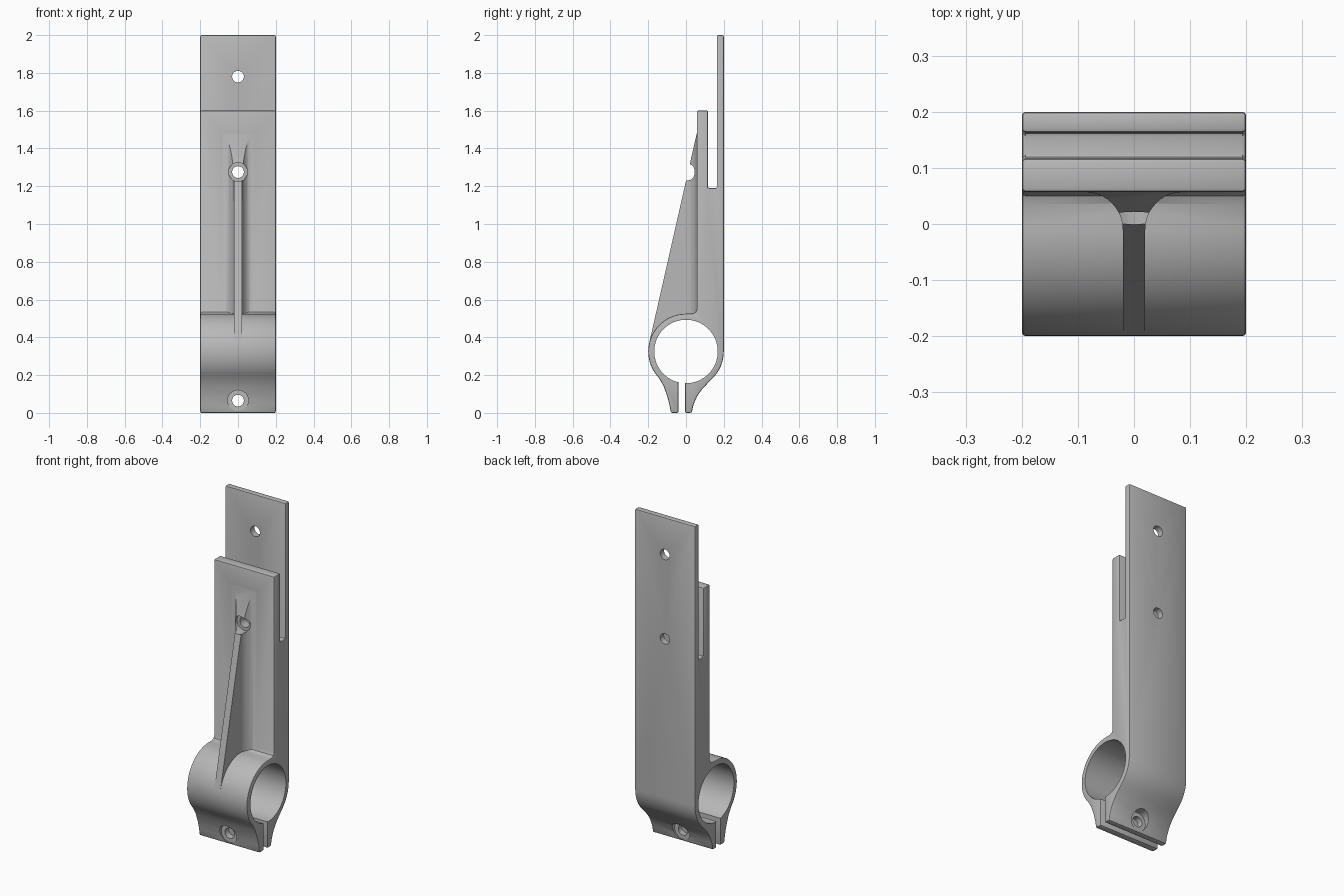
import bpy, bmesh, math
from mathutils import Vector

if "Cube" in bpy.data.objects:
    bpy.data.objects.remove(bpy.data.objects["Cube"])

grey = bpy.data.materials.new("Plain grey")
grey.use_nodes = True
grey.diffuse_color = (0.48, 0.48, 0.48, 1)
grey.node_tree.nodes["Principled BSDF"].inputs["Base Color"].default_value = grey.diffuse_color

HALF = 0.2                  # half width of the bracket
RING_Z, RING_R, BORE_R = 0.325, 0.2, 0.168


def arc(cx, cy, r, start, end, steps):
    angles = [math.radians(start + (end - start) * i / steps) for i in range(steps + 1)]
    return [(cx + r * math.cos(a), cy + r * math.sin(a)) for a in angles]


def prism(name, points, direction):
    """Extrude a closed 3D outline along a direction."""
    bm = bmesh.new()
    face = bm.faces.new([bm.verts.new(p) for p in points])
    extruded = bmesh.ops.extrude_face_region(bm, geom=[face])["geom"]
    moved = [v for v in extruded if isinstance(v, bmesh.types.BMVert)]
    bmesh.ops.translate(bm, verts=moved, vec=direction)
    bmesh.ops.recalc_face_normals(bm, faces=bm.faces)
    return finish(name, bm)


def finish(name, bm):
    mesh = bpy.data.meshes.new(name)
    bm.to_mesh(mesh)
    bm.free()
    mesh.materials.append(grey)
    obj = bpy.data.objects.new(name, mesh)
    bpy.context.collection.objects.link(obj)
    return obj


def apply_modifier(obj, modifier):
    bpy.ops.object.select_all(action="DESELECT")
    bpy.context.view_layer.objects.active = obj
    obj.select_set(True)
    bpy.ops.object.modifier_apply(modifier=modifier.name)


def combine(obj, tool, operation):
    mod = obj.modifiers.new("combine", "BOOLEAN")
    mod.operation, mod.solver, mod.object = operation, "EXACT", tool
    apply_modifier(obj, mod)
    bpy.data.objects.remove(tool)


def drill(obj, z, radius, y0, y1):
    """Round hole running front to back."""
    outline = [(x, y0, h) for x, h in arc(0, z, radius, 0, 360, 40)[:-1]]
    combine(obj, prism("drill", outline, (0, y1 - y0, 0)), "DIFFERENCE")


# Side profile: clamp legs, forked plate and ring
profile = [(-0.08, 0), (-0.04, 0), (-0.04, 0.25), (-0.005, 0.25), (-0.005, 0), (0.03, 0),
           (0.04, 0.045), (0.06, 0.09), (0.085, 0.125), (0.115, 0.157), (0.145, 0.187)]
profile += arc(0, RING_Z, RING_R, -35, 0, 6)
profile += [(0.2, 2), (0.163, 2), (0.163, 1.19), (0.117, 1.19), (0.117, 1.6),
            (0.057, 1.6), (0.057, 0.548), (0.05, 0.533), (0.035, 0.526)]
profile += arc(0, RING_Z, RING_R, 90, 215, 24)
profile += [(-0.145, 0.187), (-0.12, 0.145), (-0.1, 0.09), (-0.088, 0.045)]
bracket = prism("clamp_bracket", [(-HALF, y, z) for y, z in profile], (2 * HALF, 0, 0))

# Softened outer edges
bevel = bracket.modifiers.new("soft edges", "BEVEL")
bevel.width, bevel.segments = 0.007, 2
bevel.limit_method, bevel.angle_limit = "ANGLE", math.radians(40)
apply_modifier(bracket, bevel)

# Front rib: filleted cross-section trimmed by a sloping plane tangent to the ring
half = [(0.02, -0.25)] + arc(0.087, -0.01, 0.067, 180, 90, 10) + [(0.087, 0.085)]
section = half + [(-x, y) for x, y in reversed(half)]
rib = prism("rib", [(x, y, 0.36) for x, y in section], (0, 0, 1.2))
bm = bmesh.new()
bm.from_mesh(rib.data)
foot, head = Vector((0, -0.195, 0.369)), Vector((0, 0.057, 1.48))
normal = (head - foot).cross(Vector((1, 0, 0)))
if normal.y > 0:
    normal.negate()
cut = bmesh.ops.bisect_plane(bm, geom=bm.verts[:] + bm.edges[:] + bm.faces[:],
                             plane_co=foot, plane_no=normal, clear_outer=True)
open_edges = [e for e in bm.edges if e.is_boundary]
bmesh.ops.holes_fill(bm, edges=open_edges, sides=0)
bmesh.ops.recalc_face_normals(bm, faces=bm.faces)
bm.to_mesh(rib.data)
bm.free()
combine(bracket, rib, "UNION")

# Tube bore
bore = [(-0.3, y, z) for y, z in arc(0, RING_Z, BORE_R, 0, 360, 64)[:-1]]
combine(bracket, prism("bore", bore, (0.6, 0, 0)), "DIFFERENCE")

# Bolt holes and their counterbores
for z in (0.065, 1.275, 1.78):
    drill(bracket, z, 0.031, -0.4, 0.4)
drill(bracket, 1.275, 0.05, -0.3, 0.062)
drill(bracket, 0.065, 0.055, -0.3, -0.079)
drill(bracket, 0.065, 0.055, 0.029, 0.3)

bpy.ops.object.select_all(action="DESELECT")
bpy.context.view_layer.objects.active = bracket
bracket.select_set(True)
bpy.ops.object.shade_smooth_by_angle(angle=math.radians(30))
